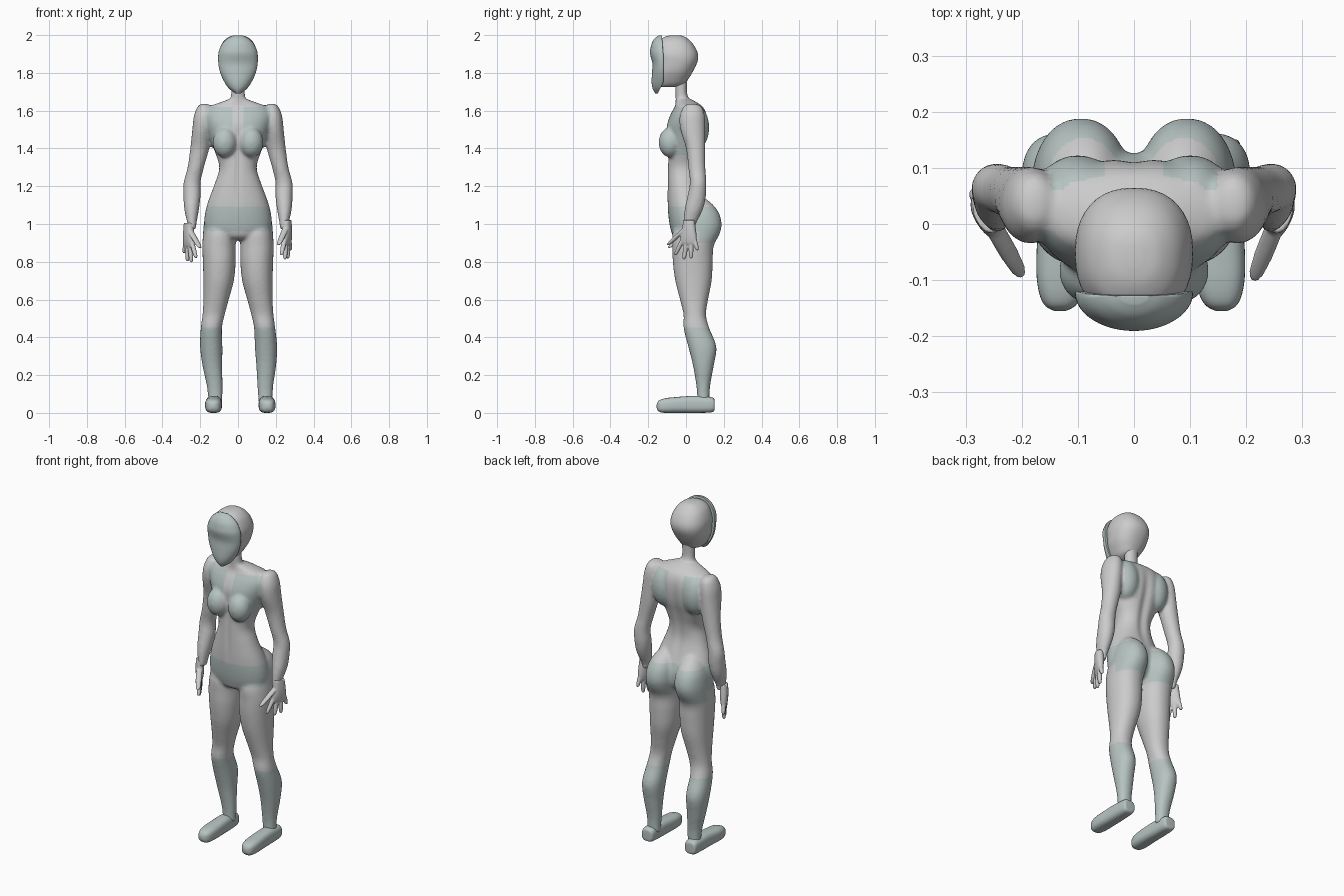
import bpy, math
from mathutils import Matrix

if "Cube" in bpy.data.objects:
    bpy.data.objects.remove(bpy.data.objects["Cube"])

tint = bpy.data.materials.new("tinted_grey")
tint.diffuse_color = (0.47, 0.55, 0.54, 1)
tint.use_nodes = True
tint.node_tree.nodes["Principled BSDF"].inputs["Base Color"].default_value = tint.diffuse_color


def spline(rows, steps):
    # Catmull-Rom interpolation through the section rows
    out = []
    for i in range(len(rows) - 1):
        a, b = rows[max(i - 1, 0)], rows[i]
        c, d = rows[i + 1], rows[min(i + 2, len(rows) - 1)]
        for k in range(steps):
            t = k / steps
            out.append([0.5 * (2 * q + (r - p) * t + (2 * p - 5 * q + 4 * r - s) * t * t
                               + (3 * q - p - 3 * r + s) * t ** 3)
                        for p, q, r, s in zip(a, b, c, d)])
    return out + [list(rows[-1])]


def loft(name, rows, axis='z', n=32, steps=4, p=2.0):
    # rows: (position along axis, x min, x max, other min, other max)
    rings = spline(rows, steps)
    verts, faces = [], []
    for t, x0, x1, b0, b1 in rings:
        for k in range(n):
            c, s = math.cos(math.tau * k / n), math.sin(math.tau * k / n)
            x = (x0 + x1) / 2 + (x1 - x0) / 2 * math.copysign(abs(c) ** (2 / p), c)
            b = (b0 + b1) / 2 + (b1 - b0) / 2 * math.copysign(abs(s) ** (2 / p), s)
            verts.append((x, b, t) if axis == 'z' else (x, t, b))
    for i in range(len(rings) - 1):
        for k in range(n):
            m = (k + 1) % n
            faces.append((i * n + k, i * n + m, i * n + n + m, i * n + n + k))
    faces += [tuple(range(n)), tuple(range(len(verts) - n, len(verts)))]
    me = bpy.data.meshes.new(name)
    me.from_pydata(verts, [], faces)
    ob = bpy.data.objects.new(name, me)
    bpy.context.collection.objects.link(ob)
    pick([ob])
    bpy.ops.object.mode_set(mode='EDIT')
    bpy.ops.mesh.select_all(action='SELECT')
    bpy.ops.mesh.normals_make_consistent(inside=False)
    bpy.ops.object.mode_set(mode='OBJECT')
    bpy.ops.object.shade_smooth_by_angle(angle=math.radians(50))
    return ob


def ball(name, loc, size):
    bpy.ops.mesh.primitive_uv_sphere_add(segments=32, ring_count=20, location=loc)
    ob = bpy.context.object
    ob.name, ob.scale = name, size
    return ob


def pick(obs):
    bpy.ops.object.select_all(action='DESELECT')
    for o in obs:
        o.select_set(True)
    bpy.context.view_layer.objects.active = obs[0]


def blend(name, obs, voxel, rounds):
    # fuse overlapping volumes into one smooth skin
    pick(obs)
    bpy.ops.object.transform_apply(location=True, rotation=True, scale=True)
    bpy.ops.object.join()
    ob = bpy.context.object
    ob.name = name
    rm = ob.modifiers.new("remesh", 'REMESH')
    rm.mode, rm.voxel_size = 'VOXEL', voxel
    sm = ob.modifiers.new("smooth", 'SMOOTH')
    sm.factor, sm.iterations = 0.5, rounds
    bpy.ops.object.convert(target='MESH')
    bpy.ops.object.shade_smooth()
    return ob


def sided(rows, s):
    # mirror rows for s = -1
    return [(t, min(s * a, s * b), max(s * a, s * b), c, d) for t, a, b, c, d in rows]


def lean(z):
    # the lower legs lean slightly towards +x
    return 0.012 * max(0, min(1, (0.45 - z) / 0.35))


def centred(rows):
    return [(z, -r, r, a, b) for z, r, a, b in rows]


# torso and neck
torso = centred([(1.66, .05, -.055, .03), (1.642, .10, -.055, .06), (1.62, .155, -.06, .09),
                 (1.58, .178, -.082, .11), (1.52, .168, -.102, .117), (1.45, .148, -.10, .11),
                 (1.38, .122, -.096, .09), (1.30, .099, -.097, .072), (1.22, .121, -.098, .07),
                 (1.12, .158, -.098, .10), (1.04, .177, -.093, .125), (.97, .170, -.081, .12),
                 (.93, .11, -.065, .09), (.915, .05, -.03, .05)])
neck = centred([(1.58, .07, -.06, .06), (1.64, .048, -.055, .03), (1.68, .038, -.056, .009),
                (1.73, .038, -.058, .006), (1.80, .042, -.06, .01)])
parts = [loft("torso", torso, p=2.2), loft("neck", neck)]

# leg rows start with the buttock
leg = [(1.15, .05, .11, 0, .08), (1.11, .03, .145, -.03, .135), (1.06, .014, .17, -.04, .174),
       (1.0, .008, .181, -.055, .189), (.95, .010, .185, -.072, .179), (.88, .012, .189, -.072, .146),
       (.80, .012, .186, -.07, .142), (.70, .022, .183, -.057, .136), (.60, .049, .183, -.032, .117),
       (.52, .07, .188, -.013, .106), (.45, .085, .197, -.013, .123), (.35, .086, .204, .012, .161),
       (.25, .09, .195, .037, .147), (.15, .092, .177, .054, .129), (.09, .094, .171, .059, .125),
       (.05, .094, .17, .06, .124)]
arm = [(1.637, .165, .195, .01, .05), (1.62, .14, .215, -.014, .085), (1.57, .13, .234, -.034, .10),
       (1.5, .138, .242, -.03, .103), (1.4, .152, .253, 0, .103), (1.3, .18, .267, .012, .103),
       (1.22, .198, .288, .02, .108), (1.15, .198, .289, .008, .106), (1.08, .206, .285, -.007, .091),
       (1.0, .220, .268, -.016, .053), (.97, .222, .265, -.015, .05)]
foot = [(.151, .12, .165, .025, .06), (.14, .105, .178, .004, .082), (.06, .1, .182, 0, .09),
        (0, .098, .183, 0, .088), (-.06, .097, .186, 0, .083), (-.10, .099, .185, 0, .079),
        (-.13, .106, .179, .002, .072), (-.147, .118, .169, .01, .062), (-.155, .134, .154, .025, .045)]
palm = [(1.02, -.021, .021, -.015, .048), (.97, -.023, .023, -.02, .055), (.93, -.021, .021, -.03, .06),
        (.90, -.016, .016, -.03, .06), (.888, -.009, .009, -.022, .052)]
# finger: base y, base z, tip y, tip z, radius (thumb first)
fingers = [(-.005, .975, -.104, .888, .017), (-.020, .915, -.062, .835, .013),
           (.004, .91, -.012, .812, .013), (.028, .91, .029, .817, .013), (.050, .915, .065, .86, .012)]

for s, word in ((1, "left"), (-1, "right")):
    # limbs and soft volumes that join the body skin
    rows = [(z, a + lean(z), b + lean(z), c, d) for z, a, b, c, d in sided(leg, s)]
    parts += [loft("leg", rows, p=2.15), loft("arm", sided(arm, s)),
              ball("breast", (s * .07, -.083, 1.432), (.064, .062, .08)),
              ball("shoulder_blade", (s * .10, .05, 1.51), (.075, .073, .12))]

    # foot
    f = loft(word + "_foot", [(t, a + .012, b + .012, c, d) for t, a, b, c, d in sided(foot, s)],
             axis='y', p=2.8)
    f.data.materials.append(tint)

    # hand with spread fingers
    hand = [loft("palm", sided(palm, s), p=2.4)]
    for y0, z0, y1, z1, r in fingers:
        frow = []
        for t, k in ((0, 1), (.35, 1), (.7, .92), (.92, .7), (1, .3)):
            y, z = y0 + (y1 - y0) * t, z0 + (z1 - z0) * t
            frow.append((z, -r * k, r * k, y - r * k, y + r * k))
        hand.append(loft("finger", frow, n=14, steps=3))
    h = blend(word + "_hand", hand, .004, 3)
    turn, drop = (-22, 0) if s > 0 else (30, -.015)
    h.data.transform(Matrix.Translation((s * .253, 0, drop)) @ Matrix.Rotation(math.radians(turn), 4, 'Z'))

# body skin with a spine groove and tinted panels
body = blend("body", parts, .008, 10)
for v in body.data.vertices:
    x, y, z = v.co
    if y > .03 and 1.1 < z < 1.62:
        v.co.y -= .012 * math.exp(-(x / .025) ** 2) * math.sin(math.pi * (z - 1.1) / .52)
    if y < -.05 and 1.08 < z < 1.56:
        v.co.y += .006 * math.exp(-(x / .015) ** 2) * math.sin(math.pi * (z - 1.08) / .48)
body.data.materials.clear()
body.data.materials.append(None)
body.data.materials.append(tint)
for f in body.data.polygons:
    x, y, z = f.center
    ax = abs(x)
    boots = z < .45
    briefs = .96 < z < 1.09 and ax < .192
    seat = y > .07 and .9 < z < 1.09 and ax < .192
    chest = y < 0 and 1.365 < z < 1.62 and .025 < ax < .17
    back = y > .06 and 1.4 < z < 1.62 and .05 < ax < .15
    f.material_index = int(boots or briefs or seat or chest or back)

# head
loft("head", centred([(1.999, .015, -.075, -.035), (1.992, .045, -.11, -.008), (1.97, .074, -.145, .022),
                      (1.94, .092, -.16, .046), (1.90, .104, -.17, .063), (1.86, .104, -.165, .061),
                      (1.81, .095, -.165, .038), (1.77, .076, -.165, .014), (1.74, .056, -.16, -.01),
                      (1.725, .035, -.15, -.06)]), n=40, p=2.3)

# face plate: a domed shield with a flat back edge
plate = [(1.998, .025, -.142), (1.985, .052, -.163), (1.96, .08, -.18), (1.93, .096, -.188),
         (1.90, .104, -.19), (1.85, .104, -.178), (1.80, .094, -.18), (1.75, .071, -.182),
         (1.715, .046, -.176), (1.69, .012, -.162)]
face = loft("face_plate", centred([(z, r, y, -.25 - y) for z, r, y in plate]), n=48)
for v in face.data.vertices:
    x, y, z = v.co
    v.co.y = min(y, -.12 - .03 * max(0, (1.75 - z) / .06) - .008 * max(0, (z - 1.9) / .1))
face.data.materials.append(tint)
